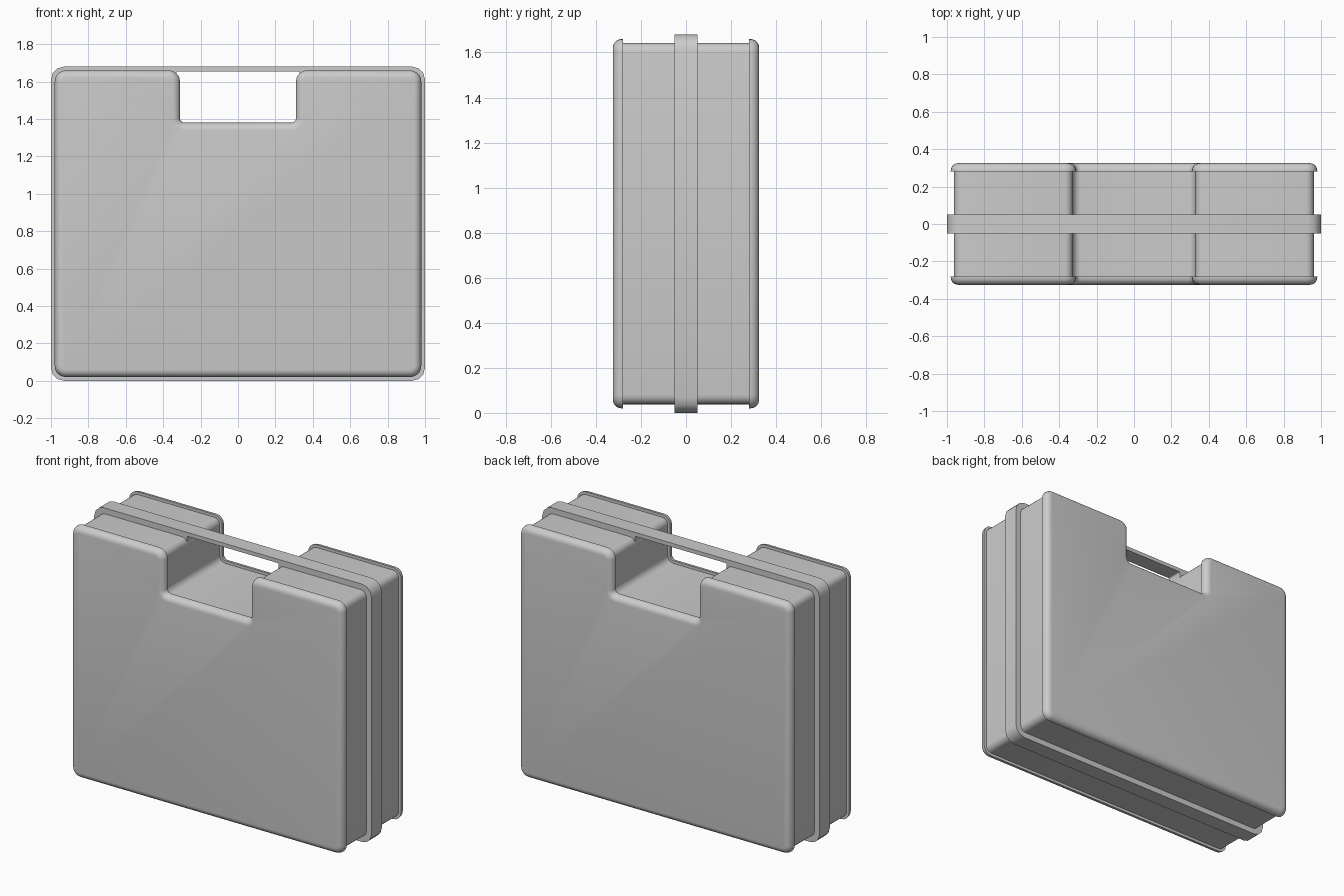
import bpy, bmesh
from math import cos, sin, pi, radians

cube = bpy.data.objects.get("Cube")
if cube:
    bpy.data.objects.remove(cube, do_unlink=True)

grey = bpy.data.materials.new("case grey")
grey.use_nodes = True
grey.diffuse_color = (0.6, 0.6, 0.6, 1)
grey.node_tree.nodes["Principled BSDF"].inputs["Base Color"].default_value = (0.6, 0.6, 0.6, 1)


def fillet(corners, steps=5):
    """Round each (x, z, radius) corner of a right-angled counter-clockwise outline."""
    pts = []
    for i, (x, z, r) in enumerate(corners):
        px, pz, _ = corners[i - 1]
        nx, nz, _ = corners[(i + 1) % len(corners)]
        sign = lambda v: (v > 1e-6) - (v < -1e-6)
        ax, az = sign(px - x), sign(pz - z)
        bx, bz = sign(nx - x), sign(nz - z)
        for k in range(steps + 1):
            t = k / steps * pi / 2
            a, b = r * (1 - sin(t)), r * (1 - cos(t))
            pts.append((x + ax * a + bx * b, z + az * a + bz * b))
    return pts


def case_outline(d):
    """Case silhouette with the handle notch, moved inward by d."""
    side, low, high = 0.98 - d, 0.02 + d, 1.66 - d
    notch, floor = 0.31 + d, 1.38 - d
    out, inn = 0.06 - d, 0.025 + d
    return fillet([(-side, low, out), (side, low, out), (side, high, out),
                   (notch, high, out), (notch, floor, inn), (-notch, floor, inn),
                   (-notch, high, out), (-side, high, out)])


def finish(name, bm):
    bmesh.ops.recalc_face_normals(bm, faces=bm.faces)
    mesh = bpy.data.meshes.new(name)
    bm.to_mesh(mesh)
    bm.free()
    obj = bpy.data.objects.new(name, mesh)
    bpy.context.collection.objects.link(obj)
    mesh.materials.append(grey)
    bpy.ops.object.select_all(action='DESELECT')
    obj.select_set(True)
    bpy.context.view_layer.objects.active = obj
    bpy.ops.object.shade_smooth_by_angle(angle=radians(35))
    return obj


def loft(name, sections):
    """Capped solid through case outlines given as (inset, y)."""
    bm = bmesh.new()
    rings = [[bm.verts.new((x, y, z)) for x, z in case_outline(d)] for d, y in sections]
    n = len(rings[0])
    for a, b in zip(rings, rings[1:]):
        for i in range(n):
            j = (i + 1) % n
            bm.faces.new((a[i], a[j], b[j], b[i]))
    bm.faces.new(rings[0])
    bm.faces.new(rings[-1])
    return finish(name, bm)


# Case core between the two covers
loft("case_body", [(0.018, -0.29), (0.018, 0.29)])

# Covers with a rounded outer rim
R = 0.04
for name, s in (("front_cover", -1), ("back_cover", 1)):
    arc = [k / 6 * pi / 2 for k in range(7)]
    loft(name, [(0, s * 0.28)] + [(R * (1 - cos(t)), s * (0.285 + R * sin(t))) for t in arc])

# Middle band, spanning the notch as the carrying handle
bm = bmesh.new()
outer = fillet([(-1, 0, 0.07), (1, 0, 0.07), (1, 1.68, 0.07), (-1, 1.68, 0.07)], 3)
hole = fillet([(-0.33, 1.36, 0.04), (0.33, 1.36, 0.04), (0.33, 1.655, 0.01), (-0.33, 1.655, 0.01)], 3)
edges = []
for loop in (outer, hole):
    vs = [bm.verts.new((x, -0.052, z)) for x, z in loop]
    edges += [bm.edges.new((vs[i - 1], vs[i])) for i in range(len(vs))]
bmesh.ops.triangle_fill(bm, use_beauty=True, use_dissolve=False, edges=edges)
front = bm.faces[:]
grown = bmesh.ops.extrude_face_region(bm, geom=front, use_keep_orig=True)["geom"]
bmesh.ops.translate(bm, vec=(0, 0.104, 0),
                    verts=[g for g in grown if isinstance(g, bmesh.types.BMVert)])
finish("handle_band", bm)
